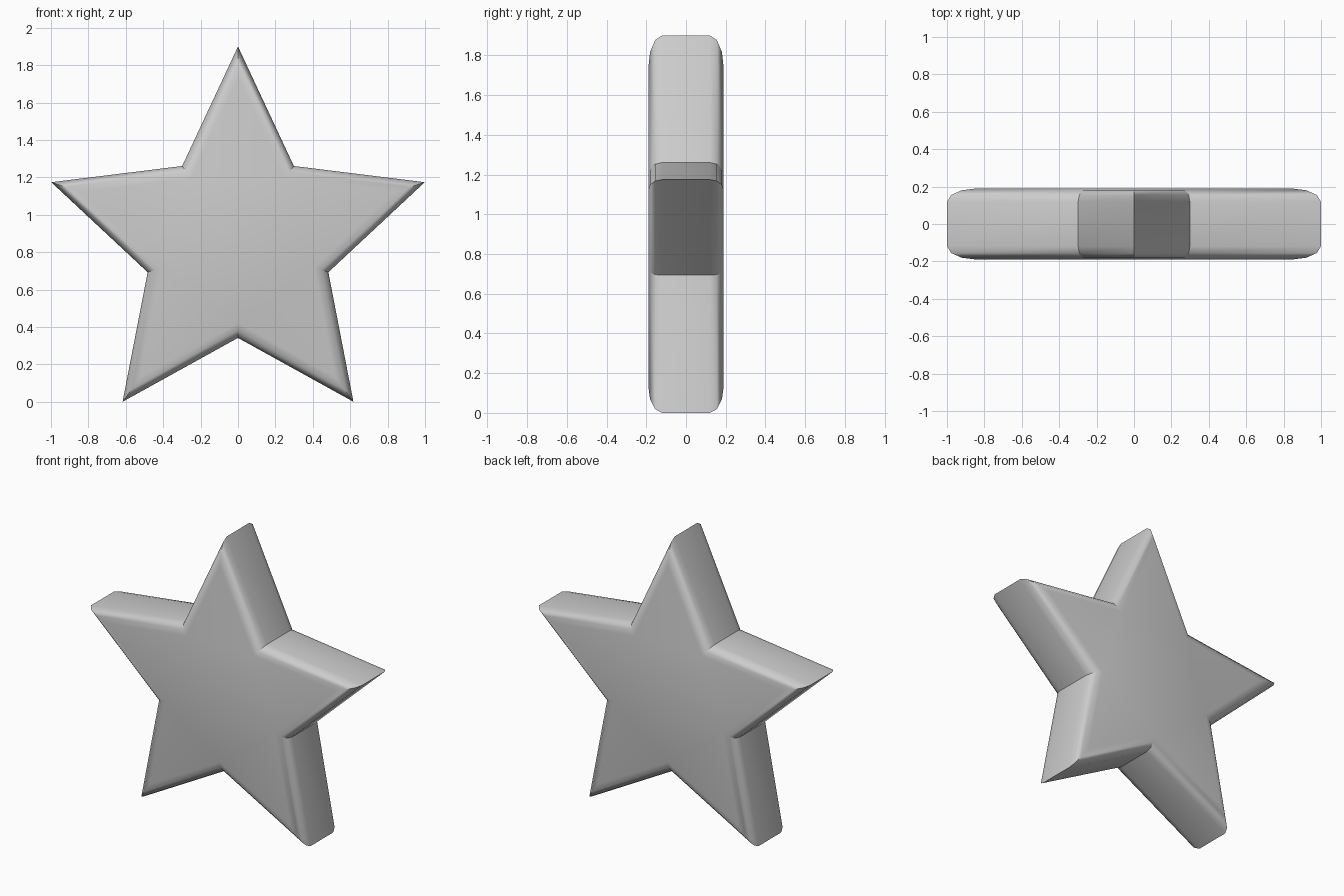
import bpy, bmesh
from math import sin, cos, pi, atan2, radians

if "Cube" in bpy.data.objects:
    bpy.data.objects.remove(bpy.data.objects["Cube"])

OUTER, INNER, CENTRE_Z = 1.05, 0.508, 0.85
HALF_DEPTH, ROUND, STEPS = 0.19, 0.07, 3

# half angles at tips and notches, for even mitred insets
tip_half = atan2(INNER * sin(pi / 5), OUTER - INNER * cos(pi / 5))
notch_half = tip_half + pi / 5


def star_ring(bm, y, inset):
    ring = []
    for i in range(10):
        if i % 2:
            r = INNER - inset / sin(notch_half)
        else:
            r = OUTER - inset / sin(tip_half)
        a = i * pi / 5
        ring.append(bm.verts.new((r * sin(a), y, CENTRE_Z + r * cos(a))))
    return ring


# rounded edge profile from front to back
quarter = []
for k in range(STEPS + 1):
    a = k * pi / 2 / STEPS
    quarter.append((HALF_DEPTH - ROUND + ROUND * sin(a), ROUND * (1 - cos(a))))
profile = [(-y, d) for y, d in reversed(quarter)] + quarter

# star body
bm = bmesh.new()
rings = [star_ring(bm, y, d) for y, d in profile]
for a, b in zip(rings, rings[1:]):
    for i in range(10):
        j = (i + 1) % 10
        bm.faces.new((a[i], a[j], b[j], b[i]))
bm.faces.new(rings[0])
bm.faces.new(rings[-1])
bmesh.ops.recalc_face_normals(bm, faces=bm.faces)
mesh = bpy.data.meshes.new("star")
bm.to_mesh(mesh)
bm.free()
star = bpy.data.objects.new("star", mesh)
bpy.context.collection.objects.link(star)

# smooth rounded rims, sharp tips and notches
bpy.context.view_layer.objects.active = star
star.select_set(True)
bpy.ops.object.shade_smooth_by_angle(angle=radians(32))
